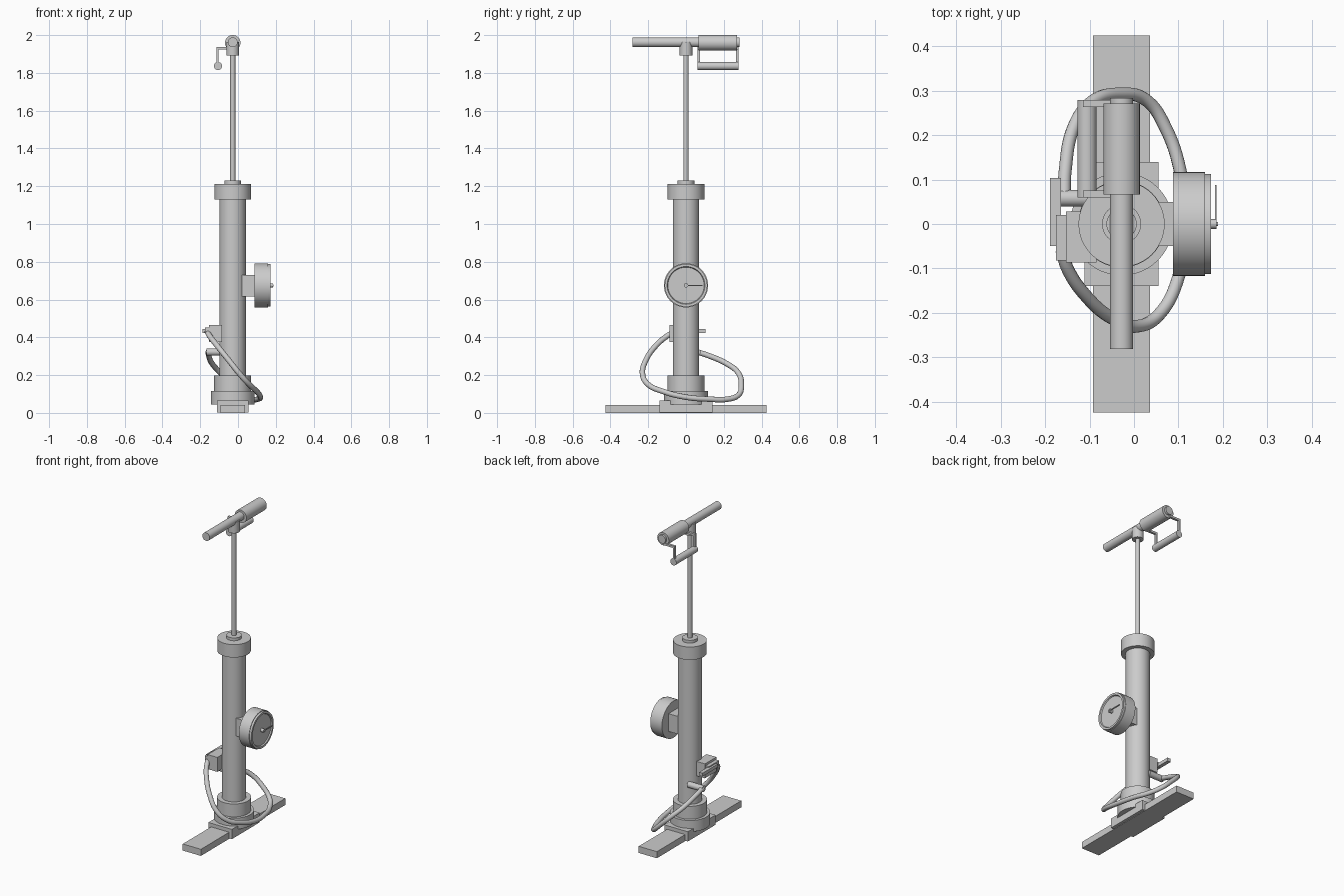
import bpy, math
from mathutils import Vector, Matrix

if "Cube" in bpy.data.objects:
    bpy.data.objects.remove(bpy.data.objects["Cube"])

CX = -0.028  # pump axis


def make(name, verts, faces, smooth=True):
    me = bpy.data.meshes.new(name)
    me.from_pydata(verts, [], faces)
    ob = bpy.data.objects.new(name, me)
    bpy.context.collection.objects.link(ob)
    if smooth:
        bpy.ops.object.select_all(action='DESELECT')
        ob.select_set(True)
        bpy.context.view_layer.objects.active = ob
        bpy.ops.object.shade_smooth_by_angle(angle=math.radians(35))
    return ob


def lathe(name, profile, origin, axis, n=48):
    """Spin (radius, distance) pairs about an axis, with capped ends."""
    rot = Vector((0, 0, 1)).rotation_difference(Vector(axis)).to_matrix()
    o = Vector(origin)
    verts, faces = [], []
    for r, h in profile:
        for i in range(n):
            a = 2 * math.pi * i / n
            verts.append(o + rot @ Vector((r * math.cos(a), r * math.sin(a), h)))
    for k in range(len(profile) - 1):
        for i in range(n):
            j = (i + 1) % n
            faces.append((k * n + i, k * n + j, (k + 1) * n + j, (k + 1) * n + i))
    faces.append(tuple(reversed(range(n))))
    faces.append(tuple(range((len(profile) - 1) * n, len(profile) * n)))
    return make(name, verts, faces)


def cyl(name, r, a, b, n=32):
    d = Vector(b) - Vector(a)
    return lathe(name, [(r, 0), (r, d.length)], a, d.normalized(), n)


def box(name, lo, hi):
    v = [(x, y, z) for x in (lo[0], hi[0]) for y in (lo[1], hi[1]) for z in (lo[2], hi[2])]
    f = [(0, 1, 3, 2), (4, 6, 7, 5), (0, 4, 5, 1), (2, 3, 7, 6), (0, 2, 6, 4), (1, 5, 7, 3)]
    return make(name, v, f, False)


# Foot plank and saddle
box("foot_plank", (-0.092, -0.425, 0), (0.036, 0.425, 0.042))
for s in (-1, 1):
    x0, x1 = sorted((CX + s * 0.064, CX + s * 0.083))
    box("saddle_side", (x0, -0.14, 0.003), (x1, 0.14, 0.065))
box("saddle_top", (-0.092, -0.14, 0.042), (0.036, 0.14, 0.065))

# Pump body
lathe("base_collar", [(0.116, 0.044), (0.116, 0.115), (0.098, 0.115), (0.098, 0.197)],
      (CX, 0, 0), (0, 0, 1))
cyl("barrel", 0.07, (CX, 0, 0.19), (CX, 0, 1.14), 48)
lathe("top_cap", [(0.097, 1.13), (0.097, 1.212), (0.044, 1.212), (0.044, 1.23)],
      (CX, 0, 0), (0, 0, 1))
cyl("piston_rod", 0.0135, (CX, 0, 1.22), (CX, 0, 1.93))

# Handle
cyl("handle_socket", 0.034, (CX, 0, 1.892), (CX, 0, 1.963))
cyl("handle_bar", 0.026, (CX, -0.282, 1.962), (CX, 0.284, 1.962))
cyl("handle_grip", 0.041, (CX, 0.066, 1.959), (CX, 0.271, 1.959))

# Folding lever below the grip
for y in (0.06, 0.264):
    box("lever_arm", (-0.115, y, 1.925), (CX - 0.01, y + 0.015, 1.938))
    box("lever_drop", (-0.115, y, 1.835), (-0.103, y + 0.015, 1.926))
cyl("lever_handle", 0.0215, (-0.106, 0.06, 1.836), (-0.106, 0.279, 1.836))

# Pressure gauge
box("gauge_mount", (0.02, -0.05, 0.617), (0.09, 0.05, 0.73))
lathe("gauge_case", [(0.117, 0.088), (0.117, 0.16), (0.113, 0.16), (0.113, 0.173),
                     (0.1, 0.173), (0.096, 0.166)], (0, 0, 0.675), (1, 0, 0))
cyl("gauge_pin", 0.011, (0.16, 0, 0.675), (0.186, 0, 0.675), 20)
cyl("gauge_pin_tip", 0.005, (0.18, 0, 0.675), (0.189, 0, 0.675), 12)
box("gauge_needle", (0.182, 0, 0.672), (0.186, 0.088, 0.678))

# Valve chuck clipped to the barrel
box("chuck_clip", (-0.153, -0.087, 0.374), (-0.085, 0.028, 0.466))
box("chuck_body", (-0.176, -0.082, 0.42), (-0.15, 0.02, 0.452))
box("chuck_lever", (-0.189, -0.05, 0.424), (-0.165, 0.104, 0.445))

# Hose outlet and hose
cyl("hose_outlet", 0.019, (-0.166, 0.058, 0.322), (-0.06, 0.058, 0.322))
path = [(-0.157, 0.055, 0.324), (-0.155, 0.12, 0.303), (-0.135, 0.22, 0.258),
        (-0.095, 0.275, 0.214), (-0.03, 0.293, 0.15), (0.03, 0.277, 0.094),
        (0.072, 0.215, 0.072), (0.104, 0.12, 0.073), (0.118, 0, 0.083),
        (0.1, -0.12, 0.113), (0.06, -0.2, 0.15), (0.01, -0.23, 0.205),
        (-0.05, -0.212, 0.28), (-0.11, -0.16, 0.355), (-0.15, -0.1, 0.407),
        (-0.163, -0.06, 0.43)]
cu = bpy.data.curves.new("hose", 'CURVE')
cu.dimensions = '3D'
cu.bevel_depth = 0.0145
cu.bevel_resolution = 4
cu.use_fill_caps = True
sp = cu.splines.new('BEZIER')
sp.bezier_points.add(len(path) - 1)
for p, co in zip(sp.bezier_points, path):
    p.co = co
    p.handle_left_type = p.handle_right_type = 'AUTO'
sp.resolution_u = 8
bpy.context.collection.objects.link(bpy.data.objects.new("hose", cu))
